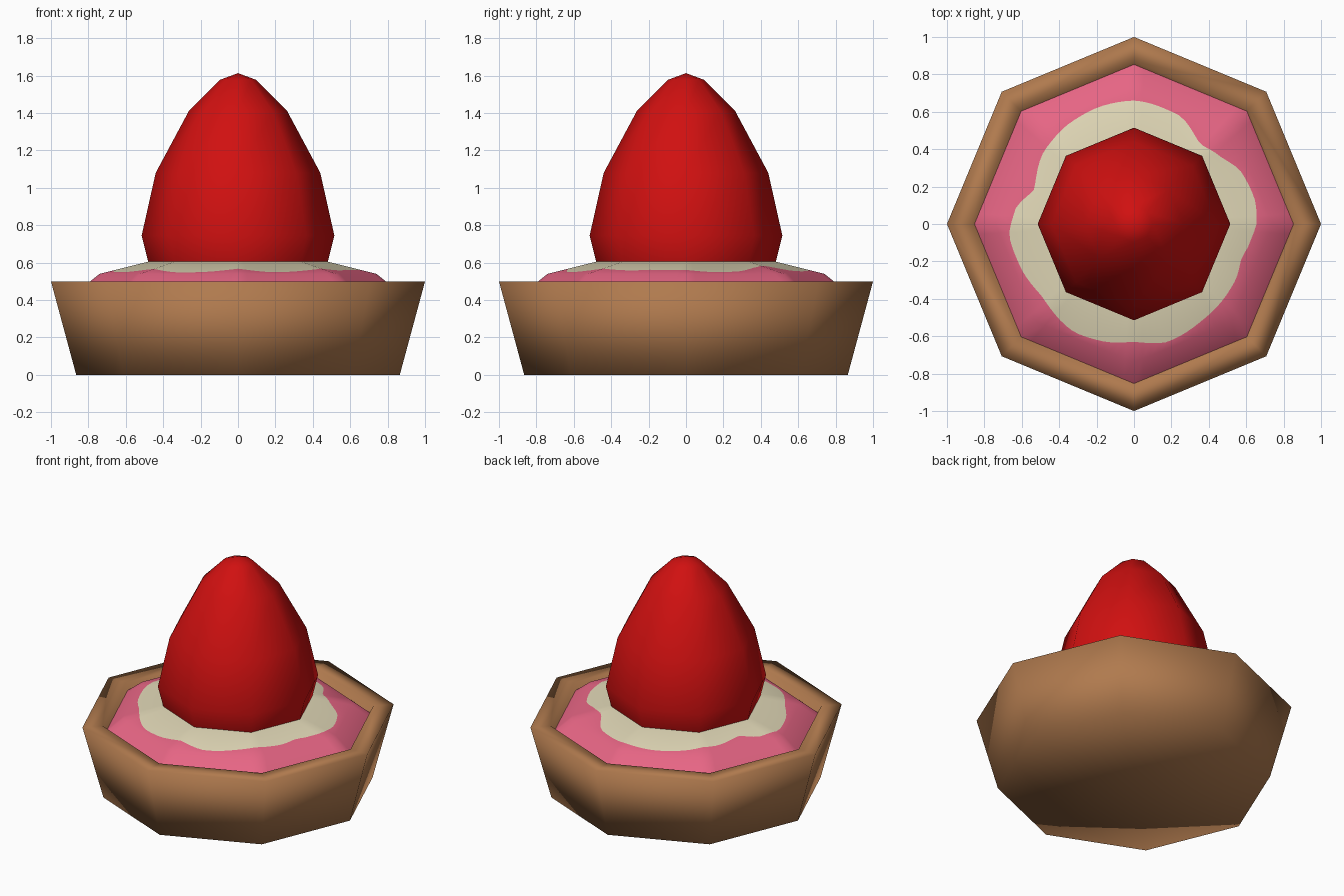
import bpy, bmesh, math

if "Cube" in bpy.data.objects:
    bpy.data.objects.remove(bpy.data.objects["Cube"])

TAU = 2 * math.pi


def material(name, rgb):
    """Flat colour from an sRGB triple (0-255), stored as linear."""
    lin = [((c / 255 + 0.055) / 1.055) ** 2.4 for c in rgb]
    m = bpy.data.materials.new(name)
    m.diffuse_color = (*lin, 1)
    m.use_nodes = True
    m.node_tree.nodes["Principled BSDF"].inputs["Base Color"].default_value = m.diffuse_color
    return m


def rings_object(name, rings, mats, band_mats, smooth=True):
    """Skin a stack of equal-length vertex rings; a one-point ring is a pole."""
    bm = bmesh.new()
    vs = [[bm.verts.new(p) for p in ring] for ring in rings]
    for a, b, mi in zip(vs, vs[1:], band_mats):
        n = max(len(a), len(b))
        for i in range(n):
            j = (i + 1) % n
            if len(a) == 1:
                f = bm.faces.new((a[0], b[j], b[i]))
            elif len(b) == 1:
                f = bm.faces.new((a[i], a[j], b[0]))
            else:
                f = bm.faces.new((a[i], a[j], b[j], b[i]))
            f.material_index = mi
            f.smooth = smooth
    bmesh.ops.recalc_face_normals(bm, faces=bm.faces)
    me = bpy.data.meshes.new(name)
    bm.to_mesh(me)
    bm.free()
    for m in mats:
        me.materials.append(m)
    ob = bpy.data.objects.new(name, me)
    bpy.context.collection.objects.link(ob)
    return ob


def octagon_factor(t):
    """Radius of a unit octagon (corners on the axes) in direction t."""
    return math.cos(TAU / 16) / math.cos(t % (TAU / 8) - TAU / 16)


def ring(r, z, n=8):
    if r == 0:
        return [(0, 0, z)]
    out = []
    for i in range(n):
        t = TAU * i / n
        k = r * octagon_factor(t)
        out.append((k * math.cos(t), k * math.sin(t), z))
    return out


def lathe(name, profile, mat):
    return rings_object(name, [ring(r, z) for r, z in profile], [mat],
                        [0] * (len(profile) - 1))


crust_mat = material("pastry brown", (176, 122, 78))
pink_mat = material("pink filling", (230, 101, 132))
cream_mat = material("cream", (224, 215, 182))
red_mat = material("berry red", (208, 16, 16))

# Crust: flared octagonal cup with a flat rim
lathe("crust", [(0, 0), (0.865, 0), (1, 0.5), (0.87, 0.5), (0.843, 0.42), (0, 0.42)],
      crust_mat)

# Berry: octagonal cone with rounded sides
lathe("berry", [(0, 0.59), (0.475, 0.59), (0.48, 0.605), (0.515, 0.745), (0.44, 1.08),
                (0.263, 1.41), (0.098, 1.577), (0, 1.613)], red_mat)

# Wavy cream outline: (degrees, radius)
OUTLINE = [(0, .655), (10, .66), (25, .64), (40, .58), (50, .555), (68, .63),
           (90, .66), (103, .655), (122, .64), (140, .62), (161, .565), (173, .64),
           (185, .67), (200, .65), (218, .626), (241, .66), (254, .65), (270, .63),
           (285, .655), (307, .63), (331, .62), (342, .603), (352, .63), (360, .655)]


def cream_radius(t):
    d = math.degrees(t) % 360
    for (a, ra), (b, rb) in zip(OUTLINE, OUTLINE[1:]):
        if a <= d <= b:
            u = (d - a) / (b - a)
            u = 0.5 * u + 0.5 * u * u * (3 - 2 * u)
            return ra + (rb - ra) * u


# Filling: shallow octagonal mound, cream inside the wavy outline, pink outside
N = 96
R_OUT, Z_OUT, R_IN, Z_IN = 0.74, 0.54, 0.48, 0.605
wavy = []
for i in range(N):
    t = TAU * i / N
    r = cream_radius(t)
    u = (r / octagon_factor(t) - R_IN) / (R_OUT - R_IN)
    wavy.append((r * math.cos(t), r * math.sin(t), Z_IN + (Z_OUT - Z_IN) * u))
rings_object("filling",
             [ring(0.853, 0.45, N), ring(R_OUT, Z_OUT, N), wavy,
              ring(R_IN, Z_IN, N), ring(0, Z_IN)],
             [pink_mat, cream_mat], [0, 0, 1, 1])
